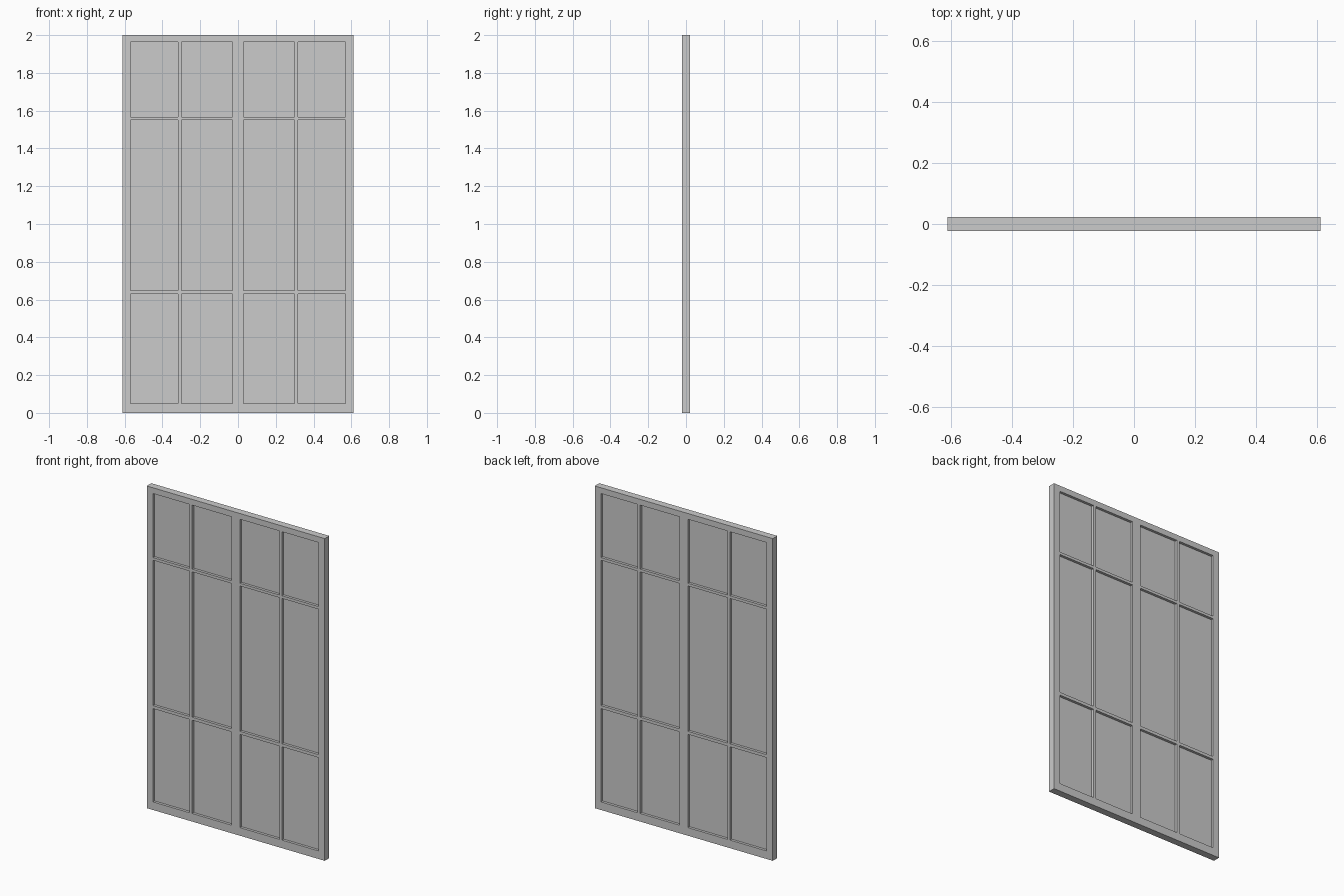
import bpy, bmesh

if "Cube" in bpy.data.objects:
    bpy.data.objects.remove(bpy.data.objects["Cube"])

HALF_DEPTH = 0.0222
PANE_HALF = 0.006

# Frame and bar lines: solid strips alternate with pane openings
half_x = [0.029, 0.299, 0.318, 0.568, 0.611]
xs = [-x for x in reversed(half_x)] + half_x
zs = [0.0, 0.05, 0.629, 0.648, 1.55, 1.567, 1.964, 2.0]


def finish(bm, name):
    mesh = bpy.data.meshes.new(name)
    bm.to_mesh(mesh)
    bm.free()
    obj = bpy.data.objects.new(name, mesh)
    bpy.context.collection.objects.link(obj)
    return obj


# Window lattice: outer frame, centre stile and glazing bars in one flush piece
bm = bmesh.new()
grid = [[bm.verts.new((x, -HALF_DEPTH, z)) for z in zs] for x in xs]
for i in range(len(xs) - 1):
    for j in range(len(zs) - 1):
        if i % 2 and j % 2:
            continue  # pane opening
        bm.faces.new((grid[i][j], grid[i + 1][j], grid[i + 1][j + 1], grid[i][j + 1]))
ext = bmesh.ops.extrude_face_region(bm, geom=bm.faces[:], use_keep_orig=True)
new_verts = [g for g in ext["geom"] if isinstance(g, bmesh.types.BMVert)]
bmesh.ops.translate(bm, verts=new_verts, vec=(0, 2 * HALF_DEPTH, 0))
bmesh.ops.recalc_face_normals(bm, faces=bm.faces[:])
finish(bm, "window_frame")

# Panes: thin recessed panels filling every opening
for i in range(1, len(xs) - 1, 2):
    for j in range(1, len(zs) - 1, 2):
        bm = bmesh.new()
        bmesh.ops.create_cube(bm, size=1)
        bmesh.ops.scale(bm, verts=bm.verts[:],
                        vec=(xs[i + 1] - xs[i], 2 * PANE_HALF, zs[j + 1] - zs[j]))
        bmesh.ops.translate(bm, verts=bm.verts[:],
                            vec=((xs[i] + xs[i + 1]) / 2, 0, (zs[j] + zs[j + 1]) / 2))
        finish(bm, f"pane_{i // 2 + 1}_{j // 2 + 1}")
